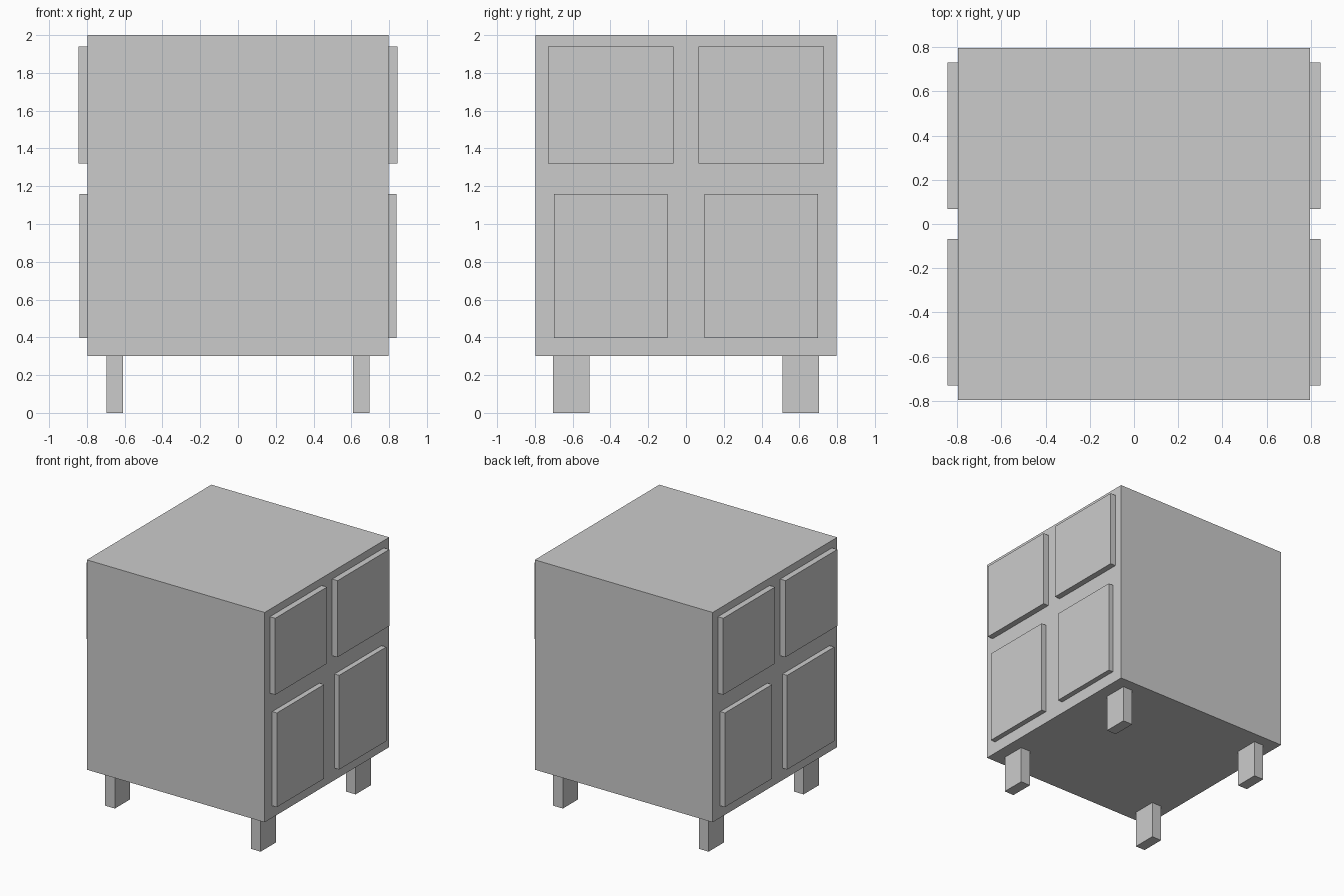
import bpy

if "Cube" in bpy.data.objects:
    bpy.data.objects.remove(bpy.data.objects["Cube"])


def box(name, x, y, z):
    """Axis-aligned box from (min, max) pairs."""
    spans = (x, y, z)
    bpy.ops.mesh.primitive_cube_add(size=1, location=[(a + b) / 2 for a, b in spans])
    obj = bpy.context.object
    obj.name = name
    obj.scale = [abs(b - a) for a, b in spans]
    bpy.ops.object.transform_apply(location=False, rotation=False, scale=True)
    return obj


BODY = 0.797

# Cabinet body
box("cabinet_body", (-BODY, BODY), (-BODY, BODY), (0.3, 2.0))

# Legs and raised panels, repeated in all four quadrants
for sx, side in ((-1, "left"), (1, "right")):
    for sy, end in ((-1, "front"), (1, "back")):
        tag = f"{side}_{end}"
        box(f"leg_{tag}", (sx * 0.61, sx * 0.697), (sy * 0.51, sy * 0.705), (0.0, 0.3))
        box(f"upper_panel_{tag}", (sx * (BODY - 0.005), sx * 0.845),
            (sy * 0.067, sy * 0.73), (1.32, 1.94))
        box(f"lower_panel_{tag}", (sx * (BODY - 0.005), sx * 0.839),
            (sy * 0.097, sy * 0.70), (0.397, 1.16))
